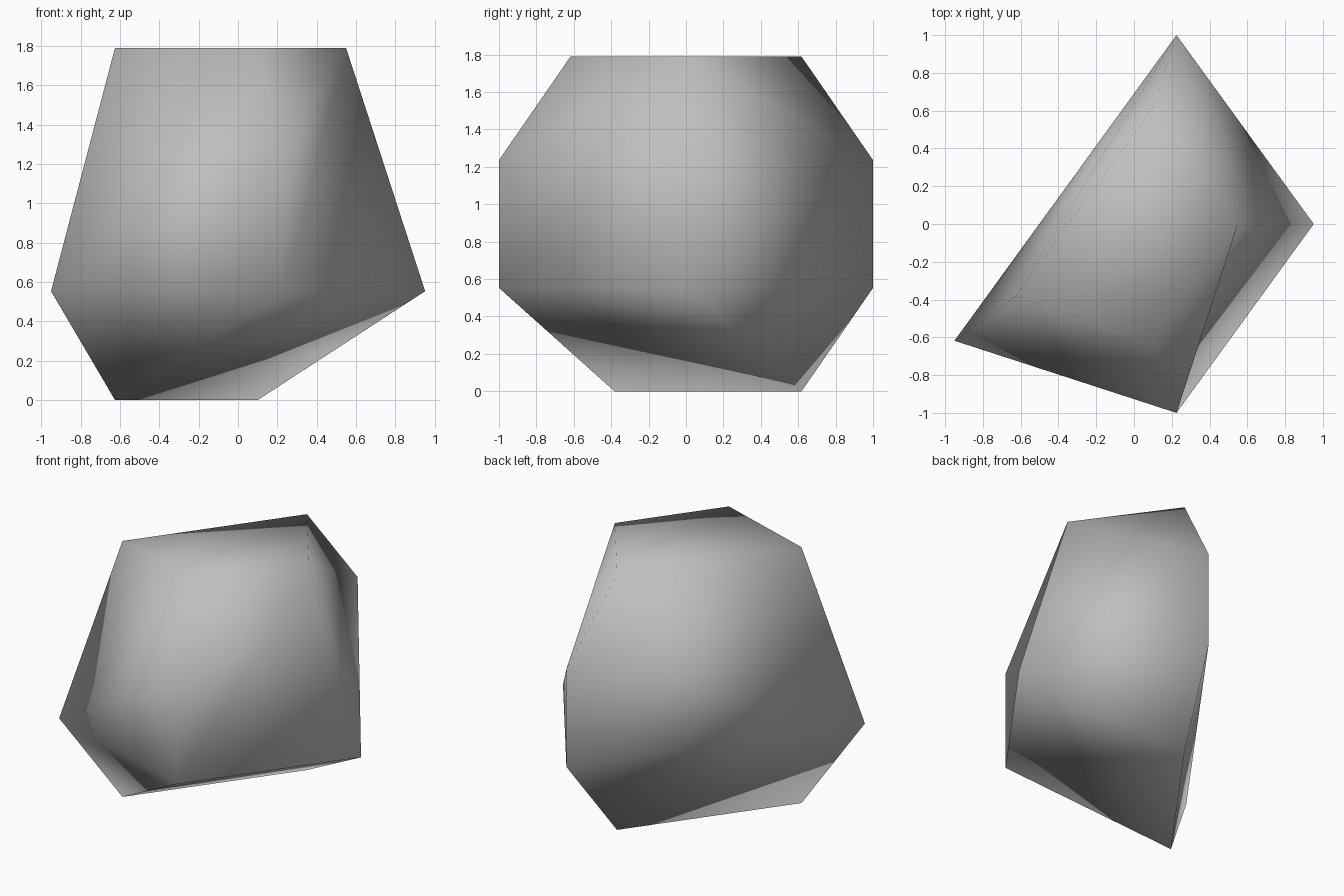
import bpy, bmesh
from math import sin, cos, radians

cube = bpy.data.objects.get("Cube")
if cube:
    bpy.data.objects.remove(cube, do_unlink=True)

# Plain grey stone
grey = bpy.data.materials.new("plain_grey")
grey.use_nodes = True
colour = (0.52, 0.52, 0.52, 1)
grey.diffuse_color = colour
grey.node_tree.nodes["Principled BSDF"].inputs["Base Color"].default_value = colour

# Corners lie on a sphere: four latitude rings, each using some of five meridians
radius = 1 / (cos(radians(18)) * sin(radians(72)))
centre_x = -0.1
centre_z = radius * sin(radians(54))
rings = {"top": (54, (0, 1, 3, 4)), "upper": (18, (1, 4)),
         "lower": (-18, (0, 1, 3, 4)), "bottom": (-54, (1, 3))}

bm = bmesh.new()
corner = {}
for ring, (latitude, meridians) in rings.items():
    lat = radians(latitude)
    for meridian in meridians:
        lon = radians(72 * meridian)
        corner[ring, meridian] = bm.verts.new((
            centre_x + radius * cos(lat) * cos(lon),
            radius * cos(lat) * sin(lon),
            centre_z + radius * sin(lat)))

# Wrap the corners in one closed skin
bmesh.ops.convex_hull(bm, input=bm.verts[:])


def flip_diagonal(a, b):
    """Swap the diagonal a-b of two neighbouring triangles for the other one."""
    edge = bm.edges.get((corner[a], corner[b]))
    if edge:
        bmesh.utils.edge_rotate(edge)


flip_diagonal(("upper", 4), ("lower", 0))   # shallow dent in the front left side
flip_diagonal(("lower", 0), ("bottom", 3))  # sloping underside
flip_diagonal(("top", 3), ("upper", 4))     # front side

bmesh.ops.recalc_face_normals(bm, faces=bm.faces[:])
for face in bm.faces:
    face.smooth = True

mesh = bpy.data.meshes.new("faceted_stone")
bm.to_mesh(mesh)
bm.free()
mesh.materials.append(grey)
stone = bpy.data.objects.new("faceted_stone", mesh)
bpy.context.collection.objects.link(stone)
